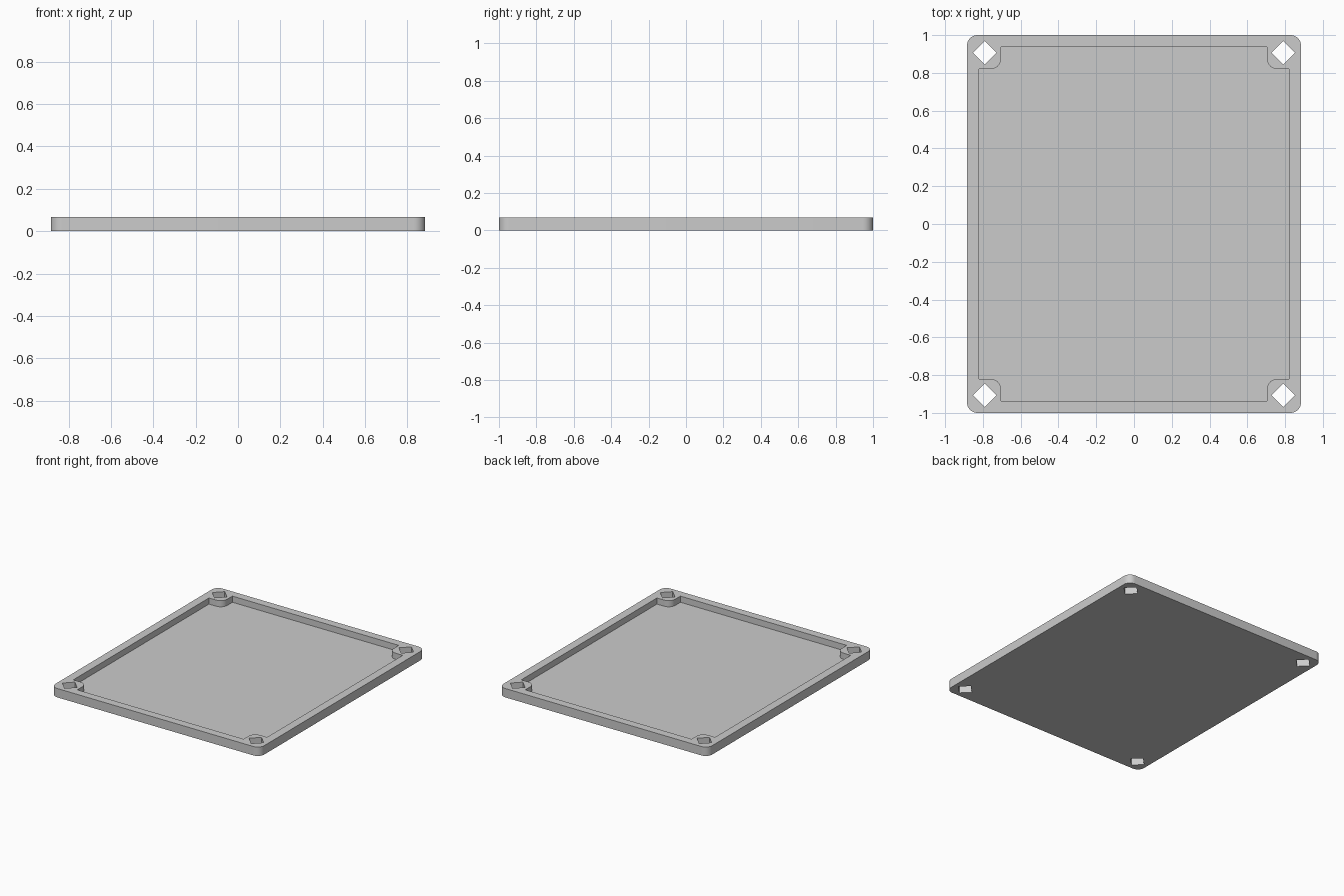
import bpy
import bmesh
from math import cos, sin, pi

HX, HY, HEIGHT = 0.884, 1.0, 0.068   # outer half sizes and height
FLOOR = 0.021                        # floor thickness
PX, PY = 0.82, 0.938                 # pocket half sizes
BX, BY = 0.704, 0.82                 # inner faces of the corner blocks
RADIUS = 0.055
HOLE_X, HOLE_Y, HOLE_R = 0.79, 0.906, 0.062

cube = bpy.data.objects.get("Cube")
if cube:
    bpy.data.objects.remove(cube, do_unlink=True)

grey = bpy.data.materials.new("light grey")
grey.use_nodes = True
colour = (0.6, 0.6, 0.6, 1)
grey.diffuse_color = colour
grey.node_tree.nodes["Principled BSDF"].inputs["Base Color"].default_value = colour


def arc(cx, cy, start, end, steps=8):
    return [(cx + RADIUS * cos(start + (end - start) * i / steps),
             cy + RADIUS * sin(start + (end - start) * i / steps))
            for i in range(steps + 1)]


def four_way(corner):
    """Mirror a first-quadrant path into a closed outline."""
    flip_x = [(-x, y) for x, y in reversed(corner)]
    turned = [(-x, -y) for x, y in corner]
    flip_y = [(x, -y) for x, y in reversed(corner)]
    return corner + flip_x + turned + flip_y


def prism(name, outline, z0, z1):
    bm = bmesh.new()
    face = bm.faces.new([bm.verts.new((x, y, z0)) for x, y in outline])
    top = bmesh.ops.extrude_face_region(bm, geom=[face])["geom"]
    verts = [g for g in top if isinstance(g, bmesh.types.BMVert)]
    bmesh.ops.translate(bm, verts=verts, vec=(0, 0, z1 - z0))
    bmesh.ops.recalc_face_normals(bm, faces=bm.faces)
    mesh = bpy.data.meshes.new(name)
    bm.to_mesh(mesh)
    bm.free()
    mesh.materials.append(grey)
    obj = bpy.data.objects.new(name, mesh)
    bpy.context.collection.objects.link(obj)
    return obj


# Rounded slab
tray = prism("tray", four_way(arc(HX - RADIUS, HY - RADIUS, 0, pi / 2)), 0, HEIGHT)

# Pocket that leaves a rim and four rounded corner blocks
notch = [(PX, BY)] + arc(BX + RADIUS, BY + RADIUS, 1.5 * pi, pi) + [(BX, PY)]
cutters = [prism("pocket_cutter", four_way(notch), FLOOR, HEIGHT + 0.1)]

# Diamond holes through the corner blocks
for sx in (-1, 1):
    for sy in (-1, 1):
        diamond = [(sx * HOLE_X + HOLE_R * cos(k * pi / 2),
                    sy * HOLE_Y + HOLE_R * sin(k * pi / 2)) for k in range(4)]
        cutters.append(prism("hole_cutter", diamond, -0.1, HEIGHT + 0.1))

bpy.ops.object.select_all(action="DESELECT")
tray.select_set(True)
bpy.context.view_layer.objects.active = tray
for cutter in cutters:
    cutter.hide_render = True
    mod = tray.modifiers.new("cut", "BOOLEAN")
    mod.operation = "DIFFERENCE"
    mod.solver = "EXACT"
    mod.object = cutter
    bpy.ops.object.modifier_apply(modifier=mod.name)
    bpy.data.objects.remove(cutter, do_unlink=True)

bpy.ops.object.shade_smooth_by_angle(angle=pi / 6)
